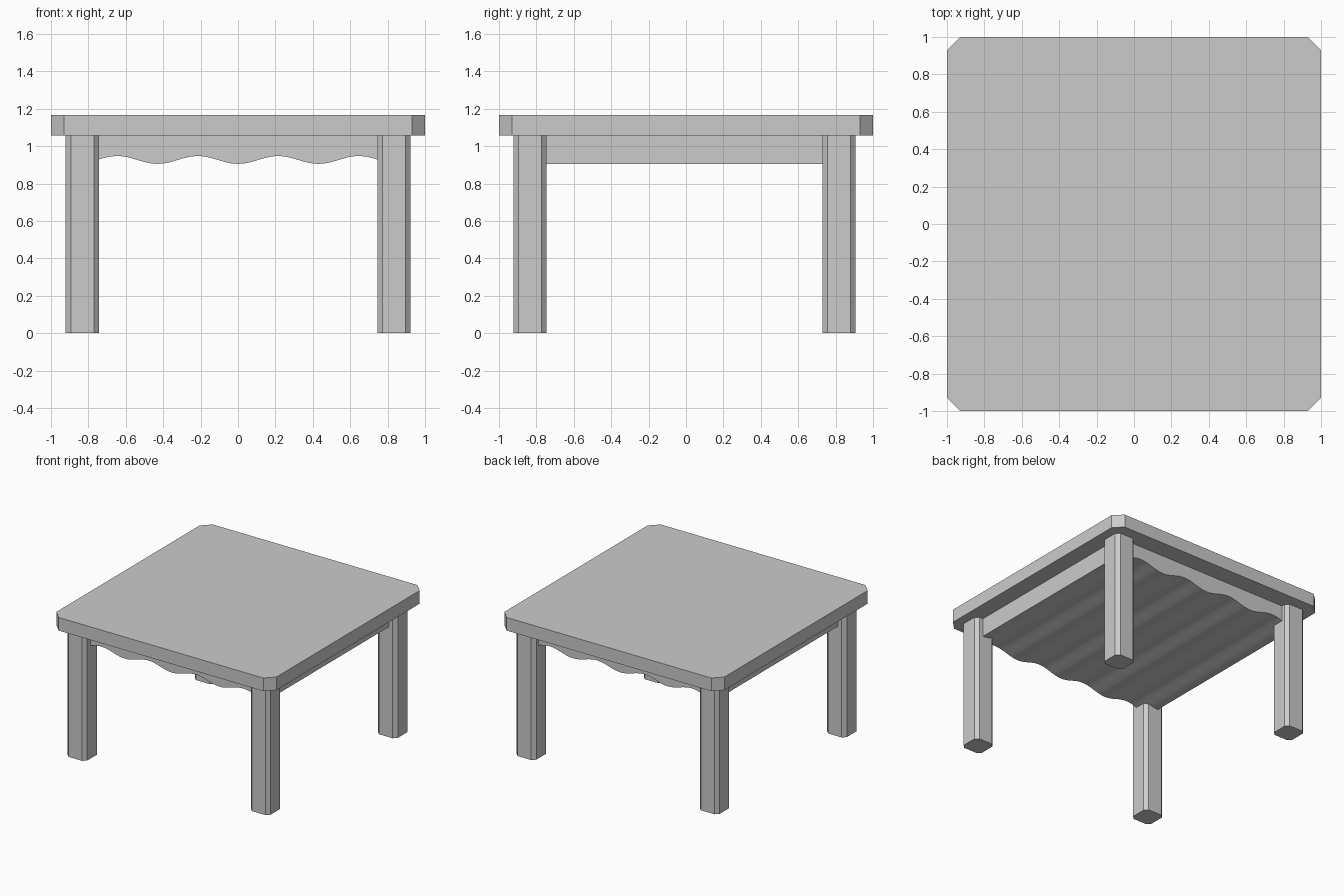
import bpy, bmesh, math

if "Cube" in bpy.data.objects:
    bpy.data.objects.remove(bpy.data.objects["Cube"])


def prism(name, outline, direction):
    """Extrude a closed outline of 3D points along a direction."""
    bm = bmesh.new()
    face = bm.faces.new([bm.verts.new(p) for p in outline])
    ext = bmesh.ops.extrude_face_region(bm, geom=[face])
    moved = [v for v in ext["geom"] if isinstance(v, bmesh.types.BMVert)]
    bmesh.ops.translate(bm, verts=moved, vec=direction)
    bmesh.ops.recalc_face_normals(bm, faces=bm.faces[:])
    mesh = bpy.data.meshes.new(name)
    bm.to_mesh(mesh)
    bm.free()
    obj = bpy.data.objects.new(name, mesh)
    bpy.context.collection.objects.link(obj)
    return obj


def chamfered_square(cx, cy, h, c, z):
    """Square outline with cut corners, centred on (cx, cy)."""
    k = h - c
    pts = [(h, -k), (h, k), (k, h), (-k, h), (-h, k), (-h, -k), (-k, -h), (k, -h)]
    return [(cx + x, cy + y, z) for x, y in pts]


TOP_Z, UNDER_Z = 1.165, 1.057

# Table top
prism("table_top", chamfered_square(0, 0, 1.0, 0.07, UNDER_Z), (0, 0, TOP_Z - UNDER_Z))

# Four legs with chamfered edges
for y_name, y in (("front", -0.834), ("back", 0.818)):
    for x_name, x in (("left", -0.832), ("right", 0.834)):
        prism(f"{y_name}_{x_name}_leg", chamfered_square(x, y, 0.089, 0.027, 0), (0, 0, UNDER_Z))

# Solid apron block with a scalloped underside running front to back
HALF, STEPS = 0.86, 64
wave = []
for i in range(STEPS + 1):
    x = -HALF + 2 * HALF * i / STEPS
    wave.append((x, -0.855, 0.926 - 0.021 * math.cos(2 * math.pi * x / 0.43)))
outline = wave + [(HALF, -0.855, UNDER_Z), (-HALF, -0.855, UNDER_Z)]
apron = prism("scalloped_apron", outline, (0, 1.705, 0))
bpy.context.view_layer.objects.active = apron
apron.select_set(True)
bpy.ops.object.shade_smooth_by_angle(angle=math.radians(30))
